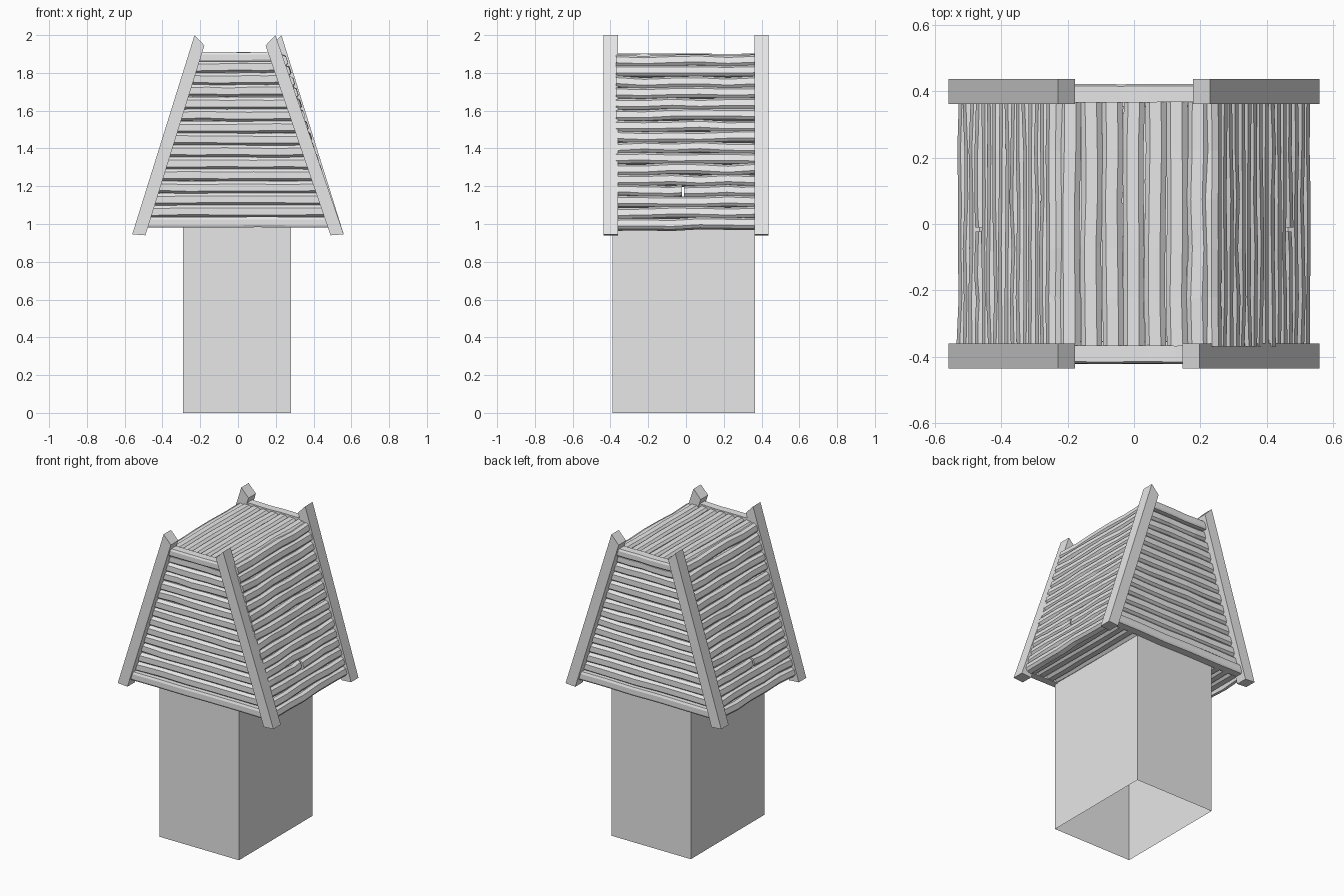
import bpy, bmesh, random
from mathutils import Vector

random.seed(4)
if "Cube" in bpy.data.objects:
    bpy.data.objects.remove(bpy.data.objects["Cube"], do_unlink=True)

GREY = (0.8, 0.8, 0.8, 1)
mat = bpy.data.materials.new("plain grey")
mat.use_nodes = True
mat.diffuse_color = GREY
mat.node_tree.nodes["Principled BSDF"].inputs["Base Color"].default_value = GREY


def finish(name, bm):
    bmesh.ops.recalc_face_normals(bm, faces=bm.faces[:])
    mesh = bpy.data.meshes.new(name)
    bm.to_mesh(mesh)
    bm.free()
    mesh.materials.append(mat)
    obj = bpy.data.objects.new(name, mesh)
    bpy.context.collection.objects.link(obj)
    return obj


def loft(bm, rings):
    """Closed solid through a list of matching rings of points."""
    rings = [[bm.verts.new(p) for p in ring] for ring in rings]
    n = len(rings[0])
    for a, b in zip(rings, rings[1:]):
        for i in range(n):
            j = (i + 1) % n
            bm.faces.new((a[i], a[j], b[j], b[i]))
    bm.faces.new(rings[0][::-1])
    bm.faces.new(rings[-1])


def board(bm, a, b, up, out, width, thick=0.045, bulge=0.016, wobble=0.004, steps=5):
    """Rough hewn board from a to b, its rounded face towards out."""
    a, b, up, out = Vector(a), Vector(b), Vector(up).normalized(), Vector(out).normalized()
    h = width / 2
    section = [(-h, -thick), (h, -thick), (h, -bulge), (h * 0.5, 0), (-h * 0.6, 0), (-h, -bulge)]
    rings = []
    for s in range(steps + 1):
        mid = a.lerp(b, s / steps)
        shift = random.uniform(-wobble, wobble)
        lift = random.uniform(-wobble, wobble) * 0.6
        rings.append([mid + up * (u + shift) + out * (n + lift) for u, n in section])
    loft(bm, rings)


def wall_x(z):
    """Outer face of the sloping sides at height z."""
    return 0.53 - (z - 1.0) * 0.311


# Hollow base, open below
bm = bmesh.new()
low, high = [[bm.verts.new((x, y, z)) for x, y in
              ((-0.29, -0.39), (0.28, -0.39), (0.28, 0.365), (-0.29, 0.365))] for z in (0, 1.0)]
for i in range(4):
    j = (i + 1) % 4
    bm.faces.new((low[i], low[j], high[j], high[i]))
finish("base_box", bm)

# Leaning corner posts
for side, x_name in ((1, "left"), (-1, "right")):
    for y, y_name in ((-0.398, "front"), (0.4, "back")):
        lean = 0.032 if (side, y_name) == (1, "front") else 0
        outline = [(0.56, 0.945), (0.49, 0.94), (0.178 - lean, 1.945), (0.23 - lean, 2.0)]
        bm = bmesh.new()
        loft(bm, [[(side * x, y + d, z) for x, z in outline] for d in (-0.038, 0.038)])
        finish(f"{y_name}_{x_name}_post", bm)

# Sloping side walls, with one split board on each
for side, x_name in ((1, "left"), (-1, "right")):
    bm = bmesh.new()
    count = 16
    pitch = 0.92 / count
    for i in range(count):
        z = 0.98 + pitch * (i + 0.5)
        x = side * wall_x(z)
        spans = [(-0.37, -0.022), (-0.01, 0.37)] if i == 3 else [(-0.37, 0.37)]
        for y0, y1 in spans:
            board(bm, (x, y0, z), (x, y1, z), (-side * 0.311, 0, 1), (side, 0, 0.311),
                  pitch * 1.03, wobble=0.005)
    finish(f"{x_name}_side_boards", bm)

# Upright end walls with a thicker beam at top and bottom
for side, y_name in ((-1, "front"), (1, "back")):
    bm = bmesh.new()
    count = 13
    pitch = 0.83 / count
    for i in range(count):
        z = 1.035 + pitch * (i + 0.5)
        x = wall_x(z) - 0.045
        board(bm, (-x, side * 0.4, z), (x, side * 0.4, z), (0, 0, 1), (0, side, 0),
              pitch * 1.01, wobble=0.003)
    for z, w in ((1.01, 0.056), (1.885, 0.05)):
        x = wall_x(z) - 0.045
        board(bm, (-x, side * 0.422, z), (x, side * 0.422, z), (0, 0, 1), (0, side, 0),
              w, thick=0.055, bulge=0.006, wobble=0.002)
    finish(f"{y_name}_end_boards", bm)

# Flat top and the floor under the overhang
for name, half, z, out, count in (("top_boards", 0.225, 1.9, 1, 7), ("floor_boards", 0.5, 0.985, -1, 15)):
    bm = bmesh.new()
    pitch = 2 * half / count
    for i in range(count):
        x = -half + pitch * (i + 0.5)
        board(bm, (x, -0.372, z), (x, 0.372, z), (1, 0, 0), (0, 0, out), pitch * 0.98,
              thick=0.035, bulge=0.014, wobble=0.003)
    finish(name, bm)
